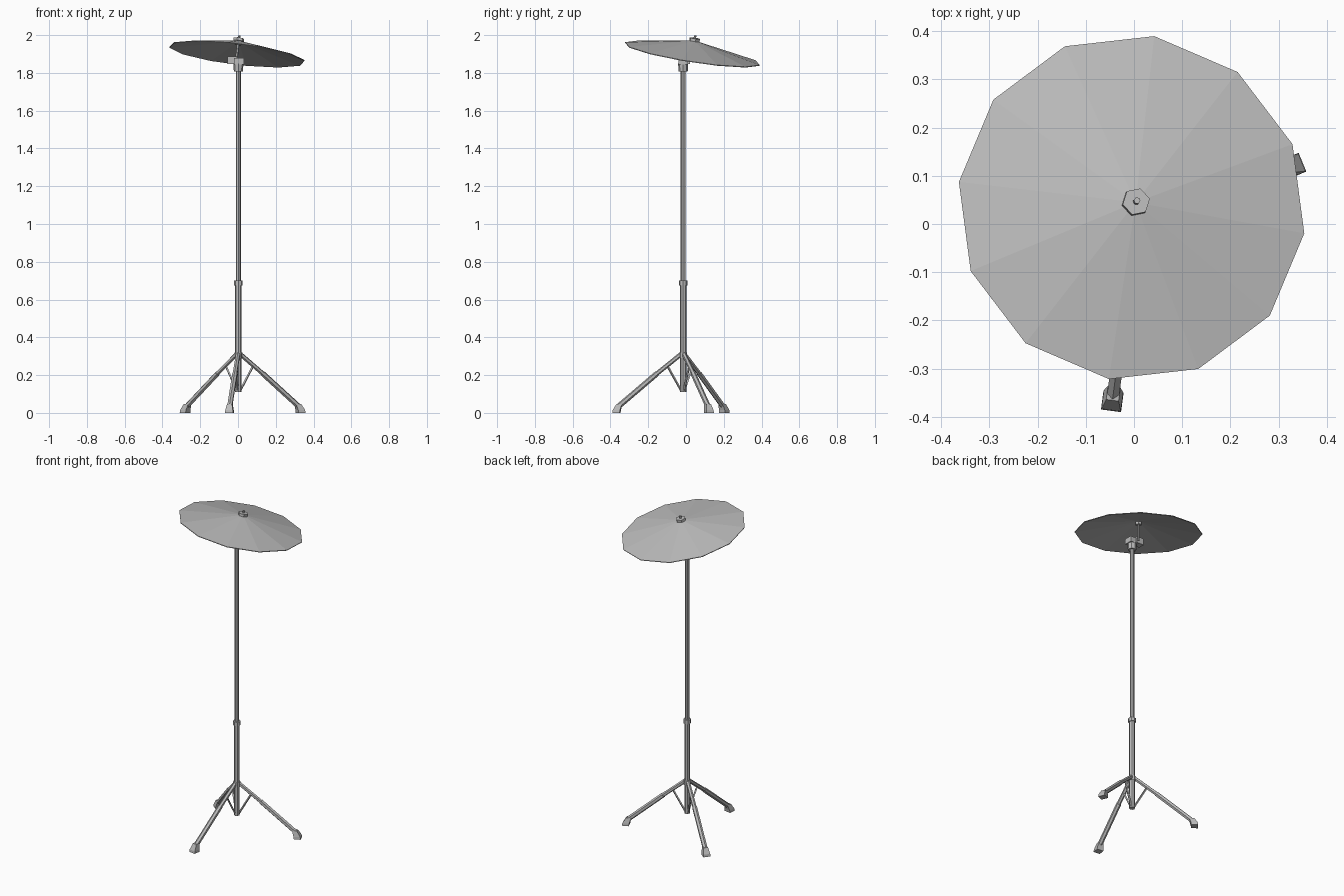
import bpy, bmesh
from math import radians, cos, sin
from mathutils import Vector, Matrix

cube = bpy.data.objects.get("Cube")
if cube:
    bpy.data.objects.remove(cube)

metal = bpy.data.materials.new("grey metal")
metal.use_nodes = True
GREY = (0.5, 0.5, 0.5, 1)
metal.diffuse_color = GREY
metal.node_tree.nodes["Principled BSDF"].inputs["Base Color"].default_value = GREY


def finish(name, bm):
    mesh = bpy.data.meshes.new(name)
    bm.to_mesh(mesh)
    bm.free()
    mesh.materials.append(metal)
    obj = bpy.data.objects.new(name, mesh)
    bpy.context.collection.objects.link(obj)
    return obj


def rod(name, a, b, r1, r2=None, sides=6, roll=0.0, caps=True):
    """Straight prism or cone between two points."""
    a, b = Vector(a), Vector(b)
    axis = b - a
    turn = axis.to_track_quat('Z', 'Y').to_matrix().to_4x4()
    bm = bmesh.new()
    bmesh.ops.create_cone(bm, cap_ends=caps, segments=sides, radius1=r1,
                          radius2=r1 if r2 is None else r2, depth=axis.length,
                          matrix=Matrix.Translation((a + b) / 2) @ turn @ Matrix.Rotation(roll, 4, 'Z'))
    return finish(name, bm)


def box(name, center, size):
    bm = bmesh.new()
    bmesh.ops.create_cube(bm, size=1, matrix=Matrix.Translation(center) @ Matrix.Diagonal((*size, 1)))
    return finish(name, bm)


PX, PY = 0.002, -0.015


def on_pole(z):
    return Vector((PX, PY, z))


# Telescoping pole
rod("lower_tube", on_pole(0.11), on_pole(0.68), 0.017, sides=8)
rod("upper_tube", on_pole(0.66), on_pole(1.83), 0.013, sides=8)
rod("height_collar", on_pole(0.675), on_pole(0.70), 0.022, sides=8)
rod("leg_hub", on_pole(0.29), on_pole(0.32), 0.021, sides=8)

# Tripod: leg, brace and tapered foot, three times
for i, side in enumerate(("front", "left", "back_right")):
    angle = radians(-97.6 + 120 * i)
    out = Vector((cos(angle), sin(angle), 0))

    def at(r, z):
        return on_pole(z) + out * r

    rod(side + "_leg_upper", at(0.01, 0.312), at(0.15, 0.2), 0.012)
    rod(side + "_leg_lower", at(0.14, 0.208), at(0.345, 0.035), 0.0145)
    rod(side + "_brace", at(0.085, 0.25), at(0.012, 0.12), 0.006, sides=4)
    bm = bmesh.new()
    rings = []
    for z, inner, outer, half in ((0, 0.337, 0.376, 0.021), (0.015, 0.335, 0.374, 0.02),
                                  (0.048, 0.325, 0.354, 0.013)):
        across = Vector((-out.y, out.x, 0)) * half
        rings.append([bm.verts.new(at(r, z) + across * s)
                      for r, s in ((inner, -1), (outer, -1), (outer, 1), (inner, 1))])
    for low, high in zip(rings, rings[1:]):
        for k in range(4):
            n = (k + 1) % 4
            bm.faces.new((low[k], low[n], high[n], high[k]))
    bm.faces.new(rings[0][::-1])
    bm.faces.new(rings[-1])
    bmesh.ops.recalc_face_normals(bm, faces=bm.faces)
    finish(side + "_foot", bm)

# Tilted disc: shallow twelve-sided cone with a thin sheet thickness
normal = Vector((0.12, 0.155, 1)).normalized()
center = Vector((-0.005, 0.034, 1.902))
RISE = 0.07
apex = center + normal * RISE
tilt = Vector((0, 0, 1)).rotation_difference(normal).to_matrix().to_4x4()
bm = bmesh.new()
bmesh.ops.create_cone(bm, cap_ends=False, segments=12, radius1=0.364, radius2=0.004, depth=RISE,
                      matrix=Matrix.Translation(center + normal * RISE / 2) @ tilt
                      @ Matrix.Rotation(radians(52), 4, 'Z'))
disc = finish("cymbal", bm)
sheet = disc.modifiers.new("sheet", 'SOLIDIFY')
sheet.thickness = 0.004
sheet.offset = -1

# Tilter rod, washer and hexagonal nut along the disc axis
rod("tilter_rod", apex - normal * 0.115, apex + normal * 0.027, 0.007)
rod("felt_washer", apex - normal * 0.022, apex - normal * 0.008, 0.02, sides=6)
rod("hex_nut", apex - normal * 0.002, apex + normal * 0.013, 0.029, roll=radians(20))

# Tilter clamp at the top of the pole
rod("clamp_collar", on_pole(1.807), on_pole(1.85), 0.024, 0.027, sides=8)
box("clamp_block", (0.006, PY, 1.862), (0.052, 0.05, 0.034))
box("tilter_block", (-0.03, 0.0, 1.866), (0.05, 0.04, 0.04))
